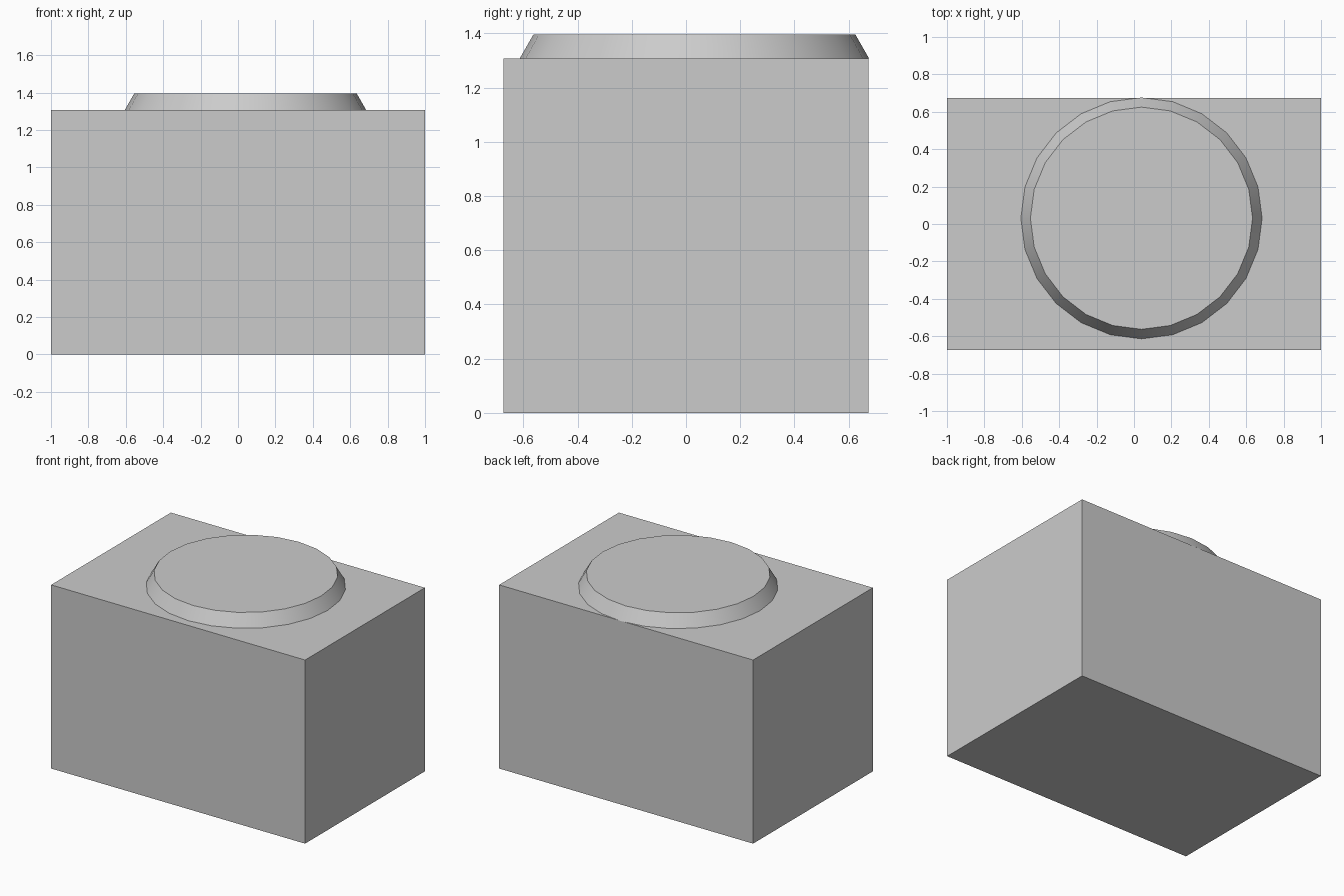
import bpy
import math

if "Cube" in bpy.data.objects:
    bpy.data.objects.remove(bpy.data.objects["Cube"])

BOX_TOP = 1.307
LID_TOP = 1.396

# Main rectangular body
bpy.ops.mesh.primitive_cube_add(size=1, location=(0, 0, BOX_TOP / 2))
body = bpy.context.object
body.name = "body"
body.scale = (2, 1.347, BOX_TOP)
bpy.ops.object.transform_apply(location=False, rotation=False, scale=True)

# Low tapered round plate on top, reaching the back edge
bpy.ops.mesh.primitive_cone_add(
    vertices=24, radius1=0.645, radius2=0.594, depth=LID_TOP - BOX_TOP,
    location=(0.04, 0.031, (BOX_TOP + LID_TOP) / 2))
plate = bpy.context.object
plate.name = "round_top_plate"
bpy.ops.object.shade_smooth_by_angle(angle=math.radians(30))
